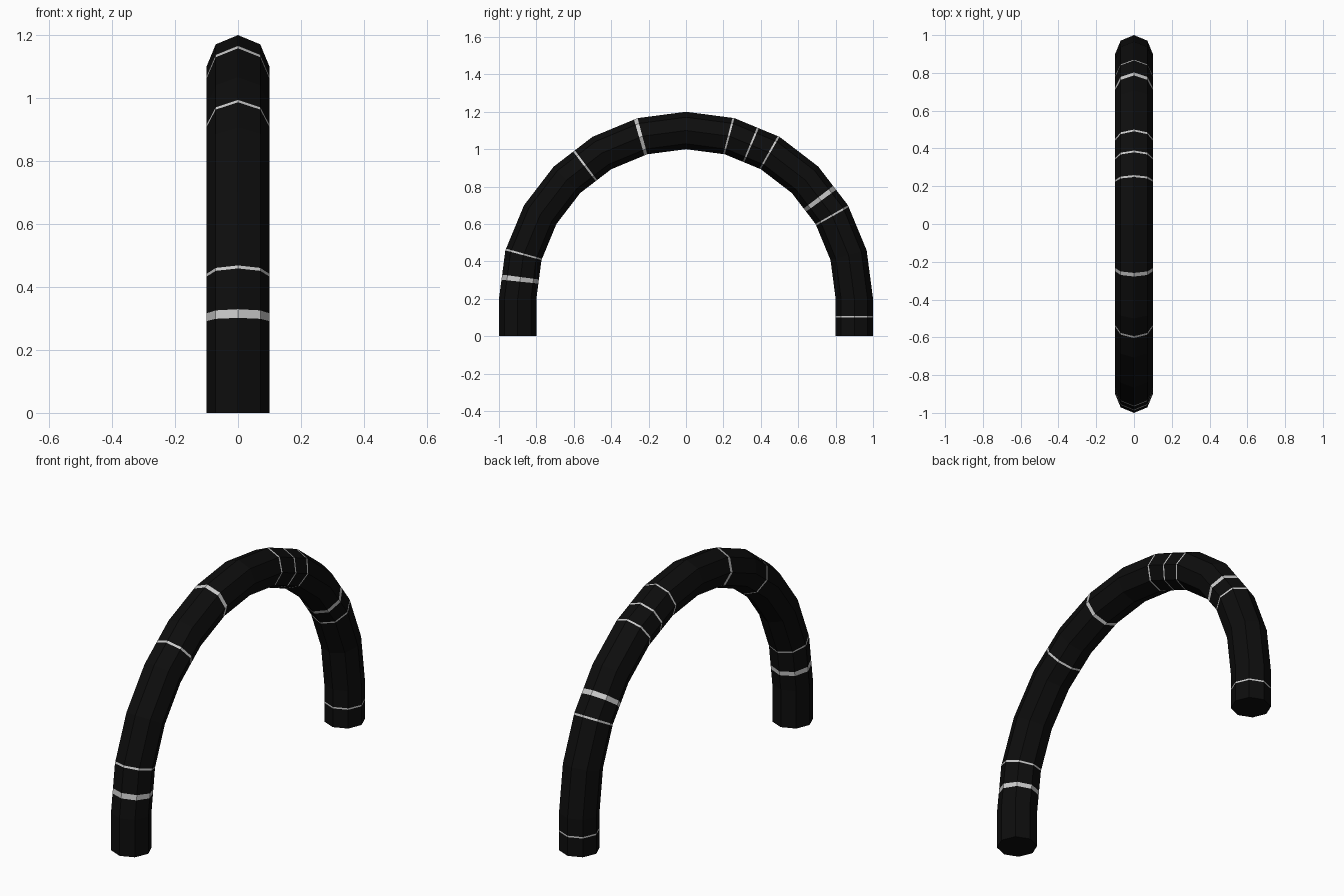
import bpy, bmesh
from math import sin, cos, pi, radians

if "Cube" in bpy.data.objects:
    bpy.data.objects.remove(bpy.data.objects["Cube"])

SIDES, TUBE_R, ARC_R, LEG_H, STEP = 8, 0.1, 0.9, 0.2, 15

# Stations along the arch: 0..180 are degrees on the arc,
# values outside are on the straight legs (15 units = one leg length)
BANDS = [(5.9, 7.5), (15, 15.6), (52.5, 53.2), (73.8, 75), (104.4, 105),
         (112.5, 113.1), (119.4, 120), (142.5, 144), (150, 150.6), (186.9, 187.5)]


def corner_ring(i):
    """Octagon at corner i; -1 and 13 are the feet."""
    a = radians(min(max(i, 0), 12) * STEP)
    foot = i in (-1, 13)
    ring = []
    for k in range(SIDES):
        t = 2 * pi * k / SIDES
        r = ARC_R + TUBE_R * cos(t)
        z = 0 if foot else LEG_H + r * sin(a)
        ring.append((TUBE_R * sin(t), -r * cos(a), z))
    return ring


def ring_at(s):
    """Octagon at any station, kept on the straight segment between corners."""
    i = min(int(s // STEP), 12)
    f = s / STEP - i
    return [tuple(p + (q - p) * f for p, q in zip(u, v))
            for u, v in zip(corner_ring(i), corner_ring(i + 1))]


def material(name, value):
    m = bpy.data.materials.new(name)
    m.diffuse_color = (value, value, value, 1)
    m.use_nodes = True
    m.node_tree.nodes["Principled BSDF"].inputs["Base Color"].default_value = m.diffuse_color
    return m


# Striped tube arch
stations = sorted({float(i * STEP) for i in range(-1, 14)} | {float(s) for b in BANDS for s in b})
bm = bmesh.new()
rings = [[bm.verts.new(p) for p in ring_at(s)] for s in stations]
for n in range(len(rings) - 1):
    mid = (stations[n] + stations[n + 1]) / 2
    slot = int(any(a < mid < b for a, b in BANDS))
    for k in range(SIDES):
        j = (k + 1) % SIDES
        bm.faces.new((rings[n][k], rings[n][j], rings[n + 1][j], rings[n + 1][k])).material_index = slot

# Foot caps
bm.faces.new(rings[0])
bm.faces.new(rings[-1])
bmesh.ops.recalc_face_normals(bm, faces=bm.faces)

mesh = bpy.data.meshes.new("striped_arch")
bm.to_mesh(mesh)
bm.free()
mesh.materials.append(material("black", 0.004))
mesh.materials.append(material("pale_band", 0.8))
bpy.context.collection.objects.link(bpy.data.objects.new("striped_arch", mesh))
